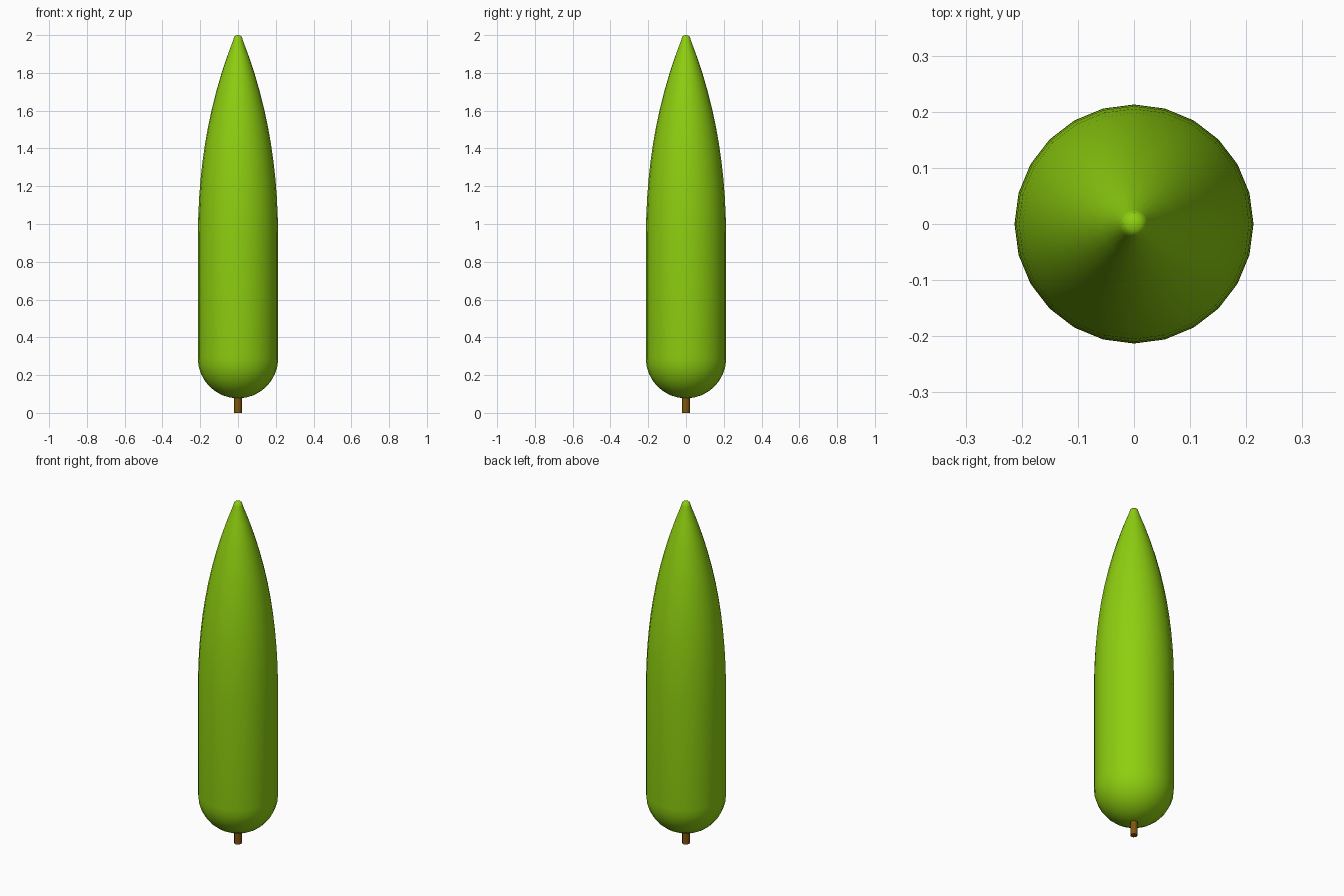
import bpy, bmesh, math

if "Cube" in bpy.data.objects:
    bpy.data.objects.remove(bpy.data.objects["Cube"])

def material(name, color):
    m = bpy.data.materials.new(name)
    m.diffuse_color = (*color, 1)
    m.use_nodes = True
    m.node_tree.nodes["Principled BSDF"].inputs["Base Color"].default_value = m.diffuse_color
    return m

def lathe(name, profile, sides, mat, angle):
    bm = bmesh.new()
    verts = [bm.verts.new((r, 0, z)) for r, z in profile]
    edges = [bm.edges.new(p) for p in zip(verts, verts[1:])]
    bmesh.ops.spin(bm, geom=verts + edges, cent=(0, 0, 0), axis=(0, 0, 1),
                   angle=math.tau, steps=sides, use_duplicate=False)
    bmesh.ops.remove_doubles(bm, verts=bm.verts, dist=1e-4)
    bmesh.ops.recalc_face_normals(bm, faces=bm.faces)
    mesh = bpy.data.meshes.new(name)
    bm.to_mesh(mesh)
    bm.free()
    obj = bpy.data.objects.new(name, mesh)
    bpy.context.collection.objects.link(obj)
    mesh.materials.append(mat)
    bpy.ops.object.select_all(action='DESELECT')
    obj.select_set(True)
    bpy.context.view_layer.objects.active = obj
    bpy.ops.object.shade_smooth_by_angle(angle=math.radians(angle))
    return obj

R = 0.213

# Foliage: round bottom, straight side, tapered crown, small rounded tip
dome = [(R * math.sin(i * math.pi / 16), 0.29 - R * math.cos(i * math.pi / 16))
        for i in range(9)]
crown = [(R - 0.188 * (i / 12) ** 2.3, 0.87 + 1.105 * i / 12) for i in range(13)]
tip = [(0.021, 1.991), (0.012, 1.998), (0, 2.0)]
lathe("foliage", dome + crown + tip, 24, material("leaf_green", (0.27, 0.62, 0.005)), 60)

# Trunk
lathe("trunk", [(0, 0), (0.02, 0), (0.02, 0.1), (0, 0.1)], 12,
      material("bark_brown", (0.22, 0.09, 0.004)), 40)
